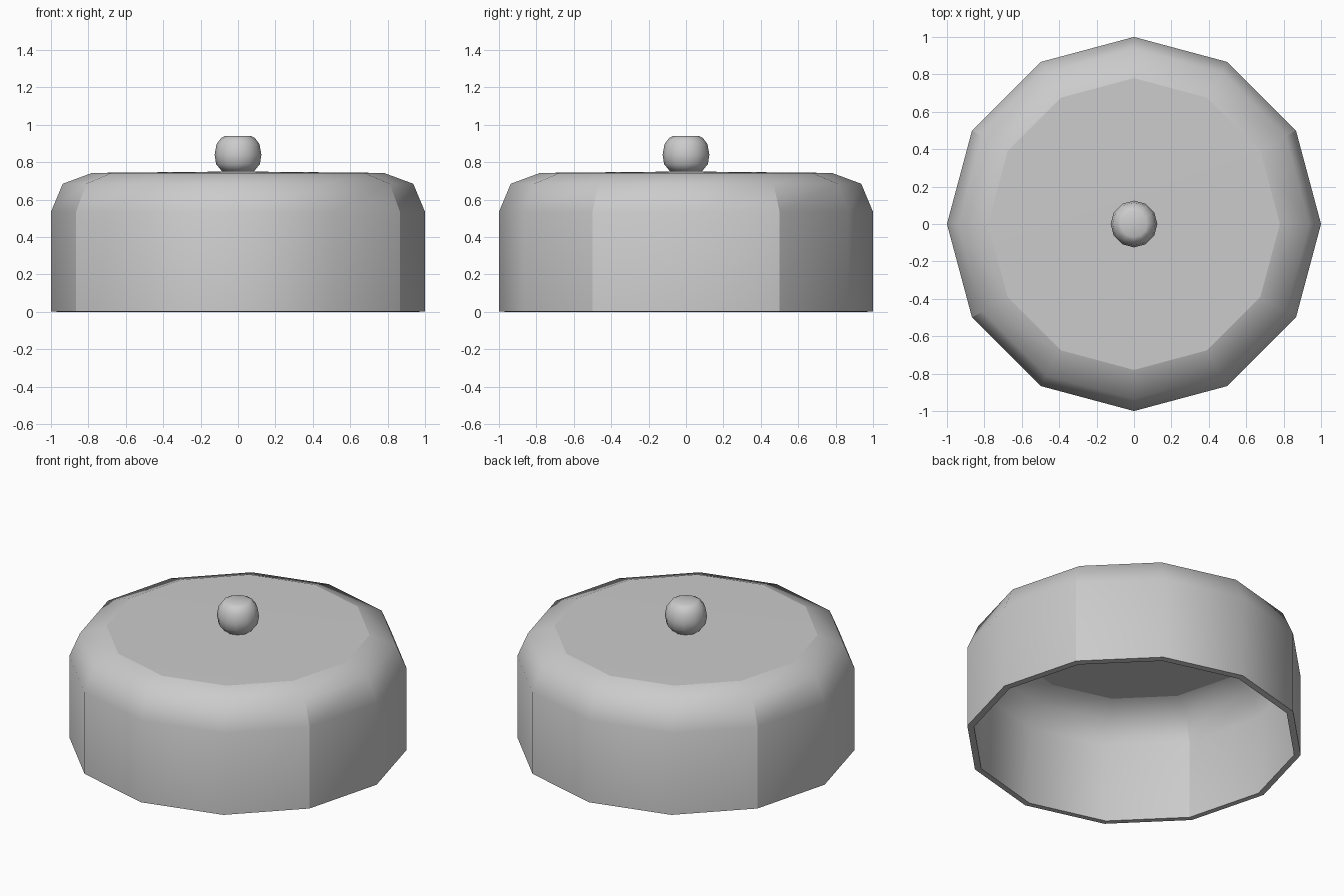
import bpy, bmesh, math

if "Cube" in bpy.data.objects:
    bpy.data.objects.remove(bpy.data.objects["Cube"])

SIDES = 12


def lathe(name, profile, flat_caps=True, creases=()):
    """Revolve (radius, z) points around z; the two end points are poles.
    creases lists the side numbers whose steep wall edges stay sharp."""
    bm = bmesh.new()
    rings = [[bm.verts.new((r * math.cos(2 * math.pi * i / SIDES),
                            r * math.sin(2 * math.pi * i / SIDES), z))
              for i in range(SIDES)] for r, z in profile[1:-1]]
    for a, b in zip(rings, rings[1:]):
        for i in range(SIDES):
            j = (i + 1) % SIDES
            bm.faces.new((a[i], a[j], b[j], b[i]))
            edge = bm.edges.get((a[i], b[i]))
            if i in creases and abs(a[i].co.z - b[i].co.z) > 0.1:
                edge.smooth = False
    # Very shallow cones close both ends
    for ring, (_, z) in ((rings[0], profile[0]), (rings[-1], profile[-1])):
        pole = bm.verts.new((0, 0, z))
        for i in range(SIDES):
            j = (i + 1) % SIDES
            bm.faces.new((ring[i], ring[j], pole))
            if flat_caps:
                bm.edges.get((ring[i], ring[j])).smooth = False
    bmesh.ops.recalc_face_normals(bm, faces=bm.faces)
    for f in bm.faces:
        f.smooth = True
    # Right-angled rim edges are sharp
    for e in bm.edges:
        if e.calc_face_angle(0) > math.radians(70):
            e.smooth = False
    mesh = bpy.data.meshes.new(name)
    bm.to_mesh(mesh)
    bm.free()
    obj = bpy.data.objects.new(name, mesh)
    bpy.context.collection.objects.link(obj)
    return obj


# Hollow cover: outside surface, and the same profile shrunk for the inside
outer = [(1, 0.003), (1, 0.535), (0.937, 0.685), (0.78, 0.7432), (0, 0.751)]
inner = [(r * 0.96, z * 0.96) for r, z in reversed(outer[1:])] + [(0.96, 0)]
lathe("cover", inner + outer, creases=(1, 5, 7, 11))

# Round knob with a flat top, seated on the cover
lathe("knob", [(0, 0.749), (0.085, 0.751), (0.117, 0.79), (0.125, 0.84), (0.115, 0.897),
               (0.09, 0.93), (0.07, 0.94), (0, 0.941)], flat_caps=False)
